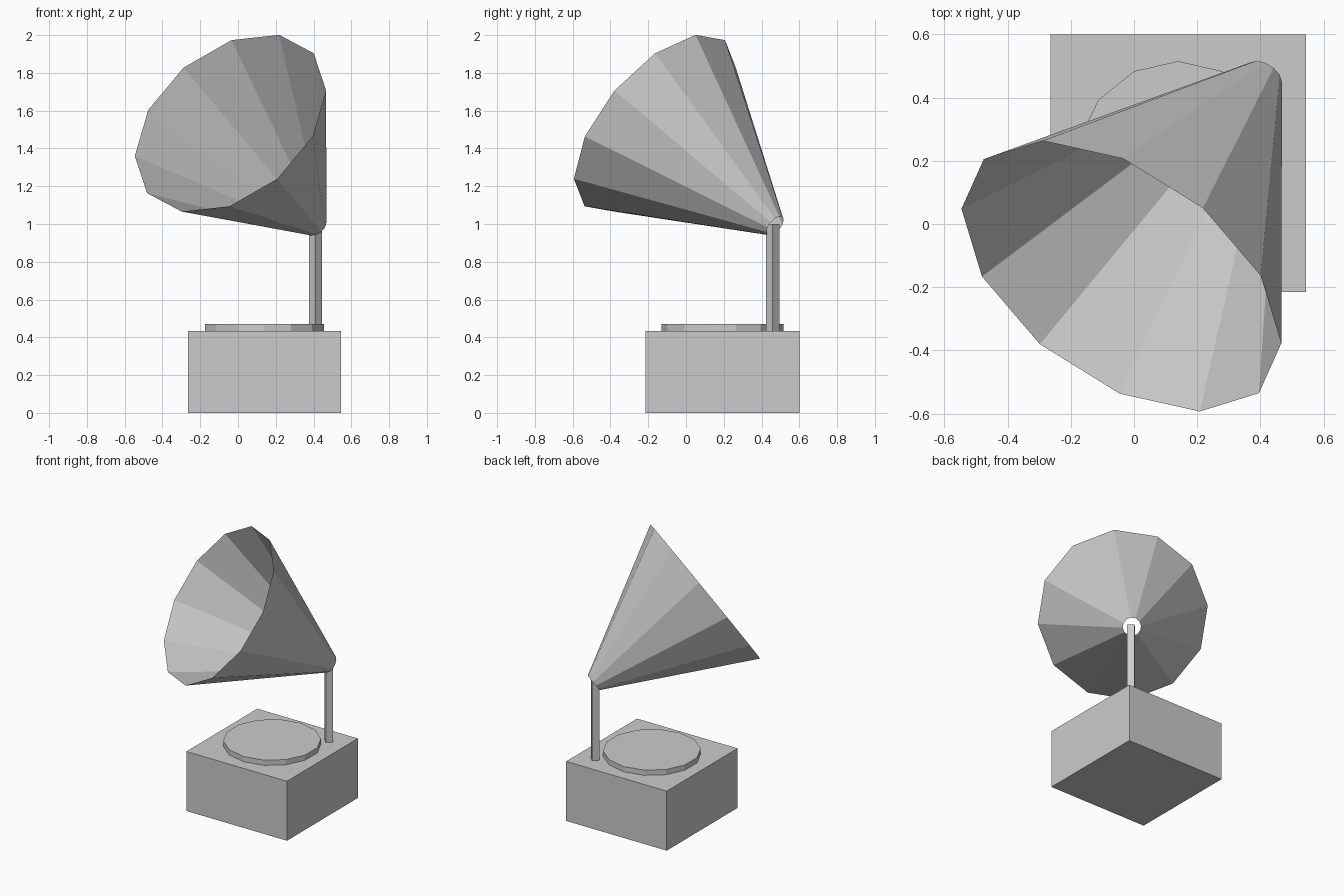
import bpy, bmesh, math
from mathutils import Matrix, Vector

if "Cube" in bpy.data.objects:
    bpy.data.objects.remove(bpy.data.objects["Cube"])

grey = bpy.data.materials.new("light grey")
grey.diffuse_color = (0.6, 0.6, 0.6, 1)
grey.use_nodes = True
grey.node_tree.nodes["Principled BSDF"].inputs["Base Color"].default_value = grey.diffuse_color


def frustum(name, sides, r_start, r_end, length, frame, start_deg=0, caps=True):
    """Flat-sided tube along the local z axis of the frame, first corner at start_deg."""
    bm = bmesh.new()
    rings = []
    for r, z in ((r_start, 0), (r_end, length)):
        ring = []
        for i in range(sides):
            a = math.radians(start_deg) + math.tau * i / sides
            ring.append(bm.verts.new(frame @ Vector((r * math.cos(a), r * math.sin(a), z))))
        rings.append(ring)
    low, high = rings
    for i in range(sides):
        j = (i + 1) % sides
        bm.faces.new((low[i], low[j], high[j], high[i]))
    if caps:
        bm.faces.new(low[::-1])
        bm.faces.new(high)
    mesh = bpy.data.meshes.new(name)
    bm.to_mesh(mesh)
    bm.free()
    mesh.materials.append(grey)
    obj = bpy.data.objects.new(name, mesh)
    bpy.context.collection.objects.link(obj)
    return obj


# Cabinet
bpy.ops.mesh.primitive_cube_add(size=1, location=(0.14, 0.1925, 0.2165))
cabinet = bpy.context.object
cabinet.name = "cabinet"
cabinet.scale = (0.81, 0.815, 0.433)
cabinet.data.materials.append(grey)

# Turntable disc
frustum("turntable", 14, 0.323, 0.323, 0.038,
        Matrix.Translation((0.14, 0.1925, 0.433)), 90)

# Square post, turned to stand diagonally
frustum("horn_post", 4, 0.035, 0.035, 0.567,
        Matrix.Translation((0.41, 0.459, 0.433)))

# Open horn, from the narrow neck to the wide mouth
neck = Vector((0.414, 0.471, 0.99))
mouth = Vector((-0.04, -0.165, 1.5335))
axis = (mouth - neck).normalized()
corner = Vector((0.2575, 0.215, 0.4675))
corner = (corner - axis * corner.dot(axis)).normalized()
side = axis.cross(corner)
frame = Matrix((corner, side, axis)).transposed().to_4x4()
frame.translation = neck
frustum("horn", 12, 0.062, 0.576, (mouth - neck).length, frame, caps=False)
